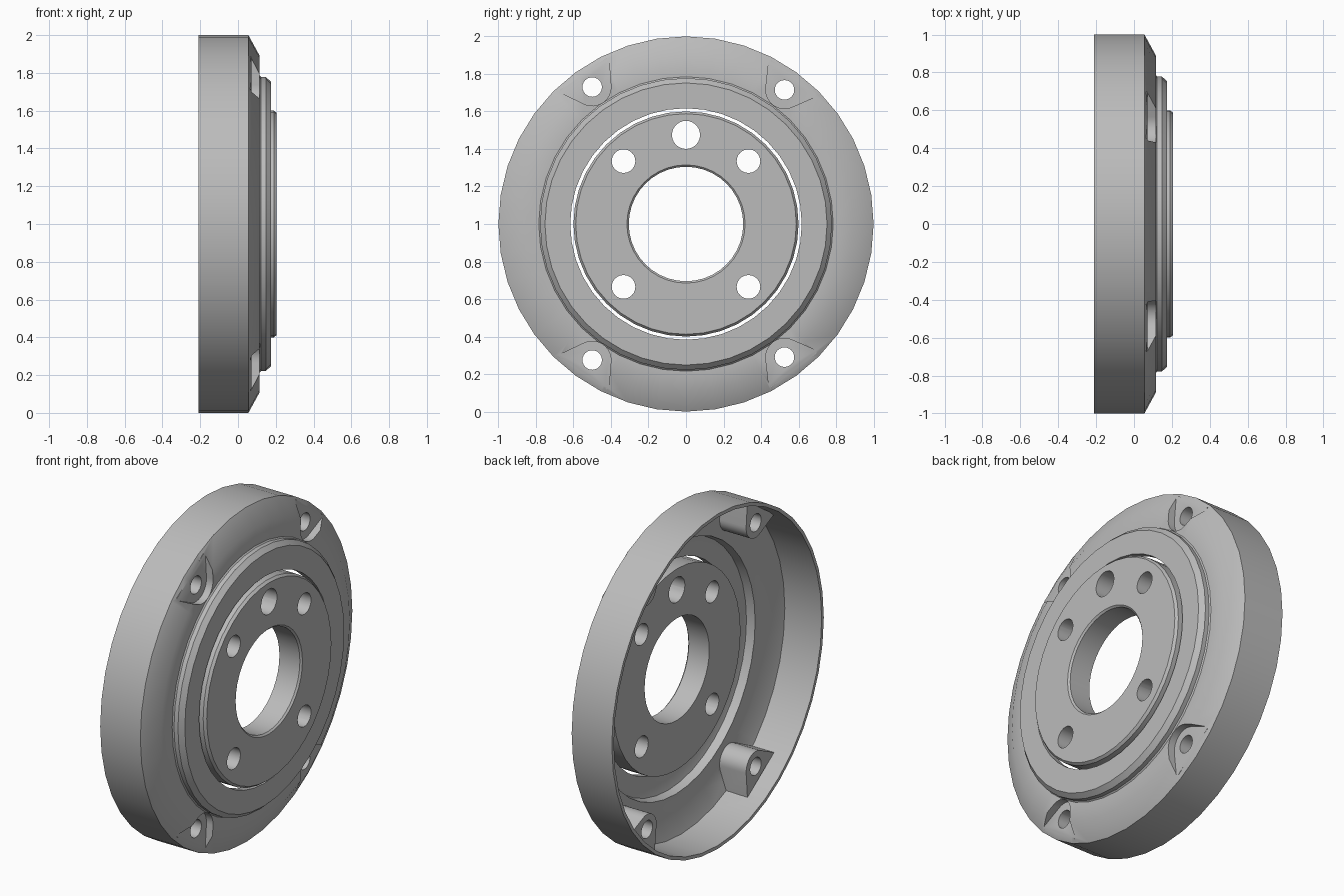
import bpy, bmesh
from math import sin, cos, pi, atan2, radians
from mathutils import Matrix

if "Cube" in bpy.data.objects:
    bpy.data.objects.remove(bpy.data.objects["Cube"])

SEGMENTS = 40
AXIS_HEIGHT = 1.0

metal = bpy.data.materials.new("cast_grey")
metal.use_nodes = True
metal.diffuse_color = (0.5, 0.5, 0.5, 1)
metal.node_tree.nodes["Principled BSDF"].inputs["Base Color"].default_value = (0.5, 0.5, 0.5, 1)


def finish(name, bm):
    bmesh.ops.recalc_face_normals(bm, faces=bm.faces)
    mesh = bpy.data.meshes.new(name)
    bm.to_mesh(mesh)
    bm.free()
    mesh.materials.append(metal)
    obj = bpy.data.objects.new(name, mesh)
    obj.location.z = AXIS_HEIGHT
    bpy.context.collection.objects.link(obj)
    return obj


def lathe(name, profile):
    """Revolve a closed (x, radius) profile about the x axis."""
    bm = bmesh.new()
    rings = []
    for i in range(SEGMENTS):
        a = 2 * pi * i / SEGMENTS
        rings.append([bm.verts.new((x, r * sin(a), r * cos(a))) for x, r in profile])
    n = len(profile)
    for i, ring in enumerate(rings):
        nxt = rings[(i + 1) % SEGMENTS]
        for j in range(n):
            k = (j + 1) % n
            bm.faces.new((ring[j], ring[k], nxt[k], nxt[j]))
    return finish(name, bm)


def prism(name, outline, x0, x1):
    """Extrude a (y, z) outline along x."""
    bm = bmesh.new()
    face = bm.faces.new([bm.verts.new((x0, y, z)) for y, z in outline])
    top = bmesh.ops.extrude_face_region(bm, geom=[face])
    moved = [v for v in top["geom"] if isinstance(v, bmesh.types.BMVert)]
    bmesh.ops.translate(bm, vec=(x1 - x0, 0, 0), verts=moved)
    return finish(name, bm)


def circle(y, z, r, n=24):
    return [(y + r * cos(2 * pi * i / n), z + r * sin(2 * pi * i / n)) for i in range(n)]


def lug_outline(y, z, r, reach):
    """Rounded towards the axis, flaring outwards to the rim."""
    flare = radians(30)
    pts = []
    for i in range(13):
        a = pi / 2 + flare + (pi - 2 * flare) * i / 12
        pts.append((r * cos(a), r * sin(a)))
    half = r * cos(flare) + (reach + r * sin(flare)) * sin(flare) / cos(flare)
    pts += [(reach, -half), (reach, half)]
    turn = Matrix.Rotation(atan2(z, y), 2)
    return [(y + (turn[0][0] * u + turn[0][1] * v), z + (turn[1][0] * u + turn[1][1] * v))
            for u, v in pts]


def combine(target, tool, operation):
    mod = target.modifiers.new("combine", 'BOOLEAN')
    mod.operation, mod.object, mod.solver = operation, tool, 'EXACT'
    bpy.context.view_layer.objects.active = target
    bpy.ops.object.modifier_apply(modifier=mod.name)
    bpy.data.objects.remove(tool)


# Outer shell, open at the back, with a stepped front
housing = lathe("housing", [
    (-0.21, 1.0), (0.055, 1.0), (0.115, 0.89), (0.115, 0.785), (0.122, 0.778),
    (0.148, 0.778), (0.175, 0.752), (0.175, 0.617), (0.13, 0.617), (0.13, 0.68),
    (0.115, 0.735), (0.065, 0.745), (0.065, 0.86), (0.03, 0.975), (-0.21, 0.98)])

# Mounting lugs: boss behind, pocket in front, bolt hole through
lugs = [(-0.5, 0.73), (0.525, 0.715), (-0.5, -0.725), (0.525, -0.71)]
for y, z in lugs:
    combine(housing, prism("boss", lug_outline(y, z, 0.09, 0.085), -0.11, 0.068), 'UNION')
for y, z in lugs:
    combine(housing, prism("pocket", lug_outline(y, z, 0.1, 0.3), 0.072, 0.3), 'DIFFERENCE')
    combine(housing, prism("bolt_hole", circle(y, z, 0.052), -0.4, 0.4), 'DIFFERENCE')

# Central hub with a bored centre
hub = lathe("hub", [
    (0.06, 0.60), (0.19, 0.60), (0.205, 0.588), (0.205, 0.315),
    (0.195, 0.305), (0.06, 0.305)])

# Hub holes: one larger at the top, four around it
hub_holes = [(0, 0.475, 0.075)]
hub_holes += [(sy * 0.333, sz * 0.335, 0.063) for sy in (-1, 1) for sz in (-1, 1)]
for y, z, r in hub_holes:
    combine(hub, prism("hub_hole", circle(y, z, r), -0.4, 0.4), 'DIFFERENCE')

for obj in (housing, hub):
    bpy.ops.object.select_all(action='DESELECT')
    obj.select_set(True)
    bpy.context.view_layer.objects.active = obj
    bpy.ops.object.shade_smooth_by_angle(angle=radians(32))
